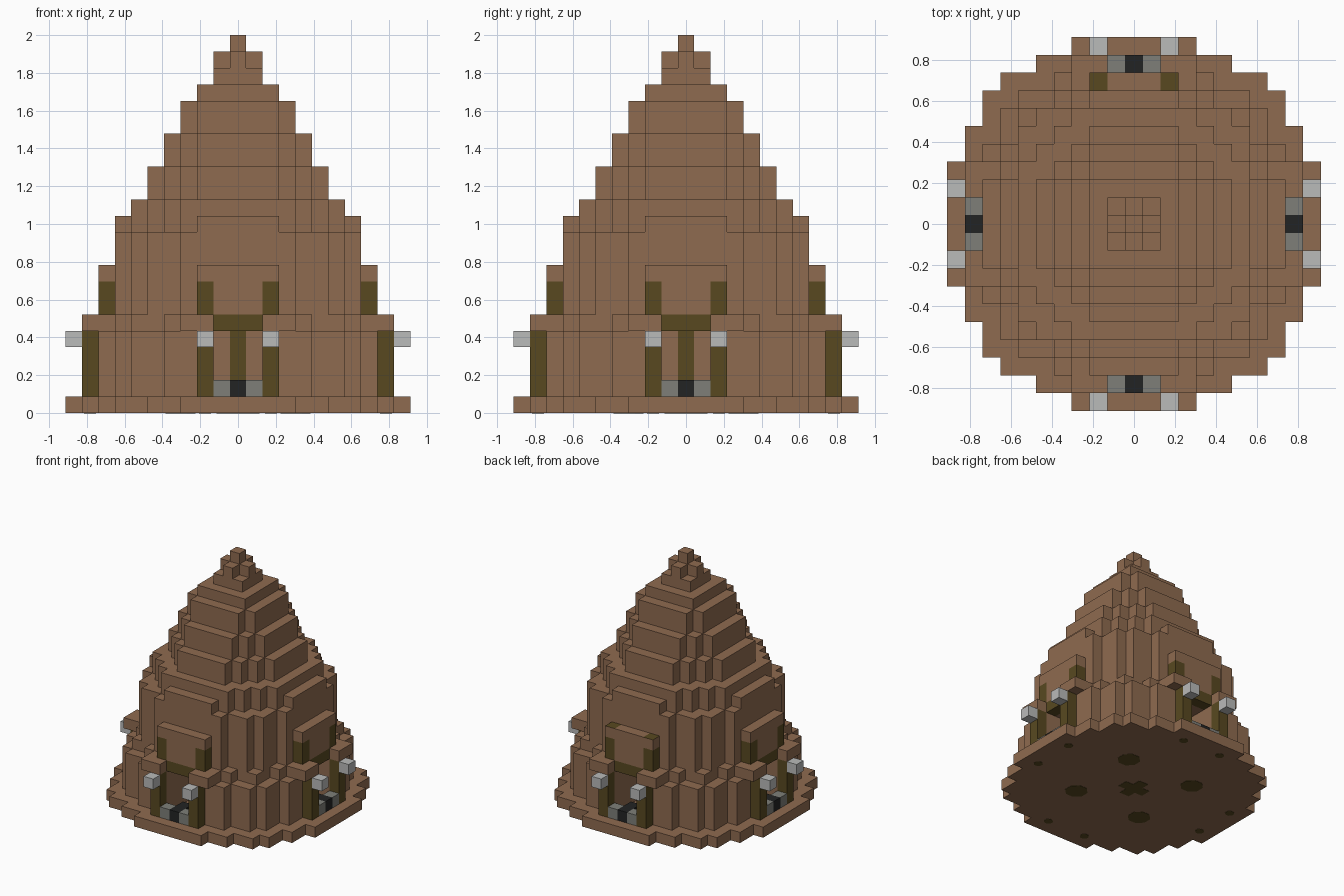
import bpy, bmesh
from math import pi
from mathutils import Matrix, Vector

if "Cube" in bpy.data.objects:
    bpy.data.objects.remove(bpy.data.objects["Cube"], do_unlink=True)

V = 2 / 23  # block size


def material(name, rgb):
    m = bpy.data.materials.new(name)
    m.use_nodes = True
    m.diffuse_color = (*rgb, 1)
    bsdf = next(n for n in m.node_tree.nodes if n.type == 'BSDF_PRINCIPLED')
    bsdf.inputs["Base Color"].default_value = (*rgb, 1)
    bsdf.inputs["Roughness"].default_value = 0.9
    return m


MATS = [material("clay brown", (0.275, 0.147, 0.08)),
        material("olive wood", (0.098, 0.066, 0.0145)),
        material("lamp grey", (0.49, 0.495, 0.49)),
        material("stone grey", (0.21, 0.212, 0.19)),
        material("charcoal", (0.016, 0.017, 0.017))]
BROWN, OLIVE, LAMP, STONE, COAL = range(5)

blocks = {}  # (i, j, k) -> (part name, colour)


def disc(part, layers, limit):
    """Round slab of blocks whose squared distance is within the limit."""
    for k in layers:
        for i in range(-10, 11):
            for j in range(-10, 11):
                if i * i + j * j <= limit:
                    blocks[i, j, k] = (part, BROWN)


def four(part, across, rows, layers, colour):
    """Place blocks on all four sides; no part name means carve them away."""
    for s in across:
        for r in rows:
            for k in layers:
                for key in ((s, -r, k), (r, s, k), (-s, r, k), (-r, -s, k)):
                    if part is None:
                        blocks.pop(key, None)
                    else:
                        blocks[key] = (part, colour)


# Stepped mound, from the ground slab to the tip
disc("base_slab", [0], 114)
disc("lower_wall", range(1, 5), 86)
disc("wall_cornice", [5], 73)
disc("middle_tier", range(6, 11), 62)
disc("shoulder_tier", range(11, 13), 45)
disc("upper_tier", range(13, 15), 29)
disc("high_tier", range(15, 17), 20)
disc("narrow_tier", range(17, 19), 13)
disc("crown_tier", [19], 8)
disc("crown_block", [20], 2)
disc("crown_cross", [21], 1)
disc("tip", [22], 0)

# Buttress panels above the doorways
centre, sides, panel = range(-1, 2), (-2, 2), range(-2, 3)
four("shoulder_panels", panel, [7], range(6, 12), BROWN)
four("door_panels", panel, [8], range(6, 9), BROWN)
four("door_panel_posts", sides, [8], (6, 7), OLIVE)
four("door_lintels", centre, [8], [5], OLIVE)
four("door_brackets", (-3, -2, 2, 3), [9], [5], BROWN)

# Recessed doorways with posts, hearths and lamps
four(None, centre, range(5, 10), range(1, 5), None)
four("door_posts", sides, [9], range(1, 5), OLIVE)
four("hearth_stones", (-1, 1), [9], [1], STONE)
four("hearth_coals", [0], [8, 9], [1], COAL)
four("inner_posts", [0], [4], range(1, 5), OLIVE)
four("lamps", sides, [10], [4], LAMP)


def finish(bm, name):
    mesh = bpy.data.meshes.new(name)
    for m in MATS:
        mesh.materials.append(m)
    bm.to_mesh(mesh)
    bm.free()
    obj = bpy.data.objects.new(name, mesh)
    bpy.context.collection.objects.link(obj)


def build(part):
    """Join the exposed sides of a part's blocks into one mesh."""
    bm = bmesh.new()
    for key, (name, colour) in blocks.items():
        if name != part:
            continue
        mid = Vector(key) + Vector((0, 0, 0.5))
        for axis in range(3):
            for sign in (-1, 1):
                n = Vector([sign * (a == axis) for a in range(3)])
                if tuple(int(a + b) for a, b in zip(key, n)) in blocks:
                    continue
                u = Vector([float(a == (axis + 1) % 3) for a in range(3)])
                w = n.cross(u)
                corners = [mid + (n + u * p + w * q) / 2
                           for p, q in ((-1, -1), (1, -1), (1, 1), (-1, 1))]
                f = bm.faces.new([bm.verts.new(c * V) for c in corners])
                f.material_index = colour
                # Exposed wooden corners on the back panel
                if part == "door_panels" and n.z > 0 and key[1] == 8 and abs(key[0]) == 2:
                    f.material_index = OLIVE
    bmesh.ops.remove_doubles(bm, verts=bm.verts, dist=V / 100)
    bmesh.ops.dissolve_limit(bm, angle_limit=0.01, verts=bm.verts,
                             edges=bm.edges, delimit={'MATERIAL'})
    finish(bm, part)


for part in dict.fromkeys(p for p, c in blocks.values()):
    build(part)

# Wooden post ends set in the underside
bm = bmesh.new()


def post_end(x, y, radius):
    spin = Matrix.Rotation(pi / 8, 4, 'Z')
    bmesh.ops.create_cone(bm, cap_ends=True, segments=8, radius1=radius * V,
                          radius2=radius * V, depth=0.004,
                          matrix=Matrix.Translation((x * V, y * V, 0)) @ spin)


for a in (-1, 1):
    for b in (-1, 1):
        post_end(a * 3.5, b * 3.5, 1)
        post_end(a * 2, b * 9, 0.4)
        post_end(a * 9, b * 2, 0.4)
for size in ((2.6, 1, 0), (1, 2.6, 0)):
    bmesh.ops.create_cube(bm, size=1, matrix=Matrix.Diagonal(
        (size[0] * V, size[1] * V, 0.004, 1)))
for f in bm.faces:
    f.material_index = OLIVE
finish(bm, "post_ends")
